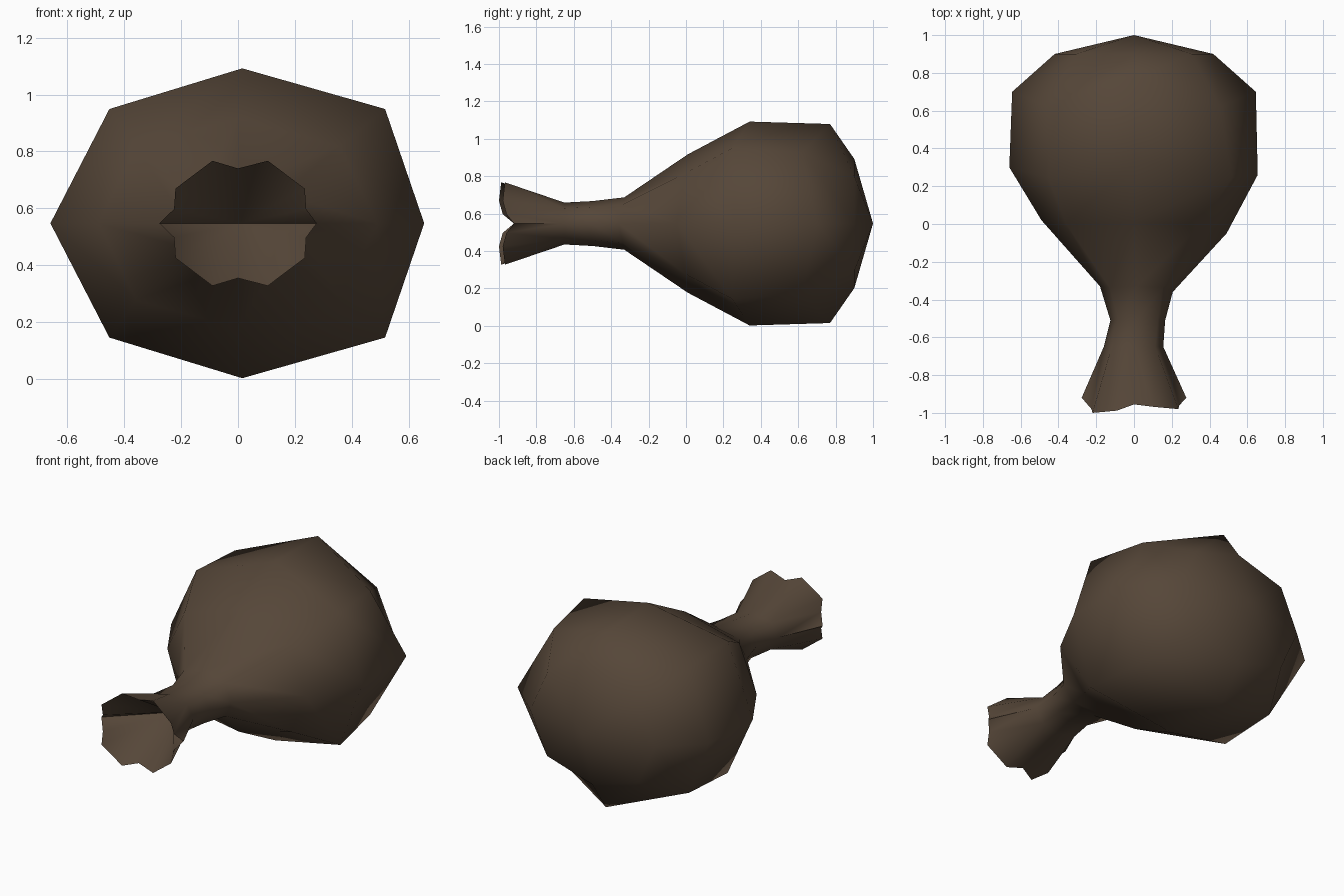
import bpy, bmesh, math

cube = bpy.data.objects.get("Cube")
if cube:
    bpy.data.objects.remove(cube)

MID_Z = 0.547
SIDES = 8

# One leathery brown for the whole bag
brown = bpy.data.materials.new("dark brown leather")
brown.use_nodes = True
colour = (0.092, 0.062, 0.04, 1)
brown.diffuse_color = colour
brown.node_tree.nodes["Principled BSDF"].inputs["Base Color"].default_value = colour

bm = bmesh.new()


def ring(y_left, y_right, y_top, left, right, height, corner=None, shift=0.0):
    """Eight-sided oval; its sides, top and corners may sit at different depths."""
    mid, half = (left + right) / 2, (right - left) / 2
    if corner is None:
        corner = (half * 0.73, (y_left + y_right + 2 * y_top) / 4, height * 0.73)
    cx, cy, cz = corner
    points = [(right, y_right, 0), (mid + shift + cx, cy, cz),
              (mid + shift / 2, y_top, height), (mid + shift - cx, cy, cz),
              (left, y_left, 0)]
    points += [(x, y, -z) for x, y, z in points[3:0:-1]]
    return [bm.verts.new((x, y, MID_Z + z)) for x, y, z in points]


# Bag and neck, from the back to the front
rings = [ring(*r) for r in (
    (0.90, 0.90, 0.90, -0.42, 0.42, 0.345),
    (0.70, 0.70, 0.77, -0.645, 0.645, 0.532, (0.455, 0.62, 0.38)),
    (0.30, 0.26, 0.34, -0.66, 0.655, 0.545, (0.485, 0.245, 0.402), 0.035),
    (0.02, -0.05, 0.01, -0.49, 0.49, 0.37),
    (-0.33, -0.36, -0.33, -0.18, 0.205, 0.14),
    (-0.51, -0.51, -0.50, -0.125, 0.165, 0.12),
    (-0.65, -0.65, -0.65, -0.16, 0.155, 0.112),
)]
tip = bm.verts.new((0, 1, MID_Z))
for k in range(SIDES):
    n = (k + 1) % SIDES
    bm.faces.new((tip, rings[0][k], rings[0][n]))
    for back, front in zip(rings, rings[1:]):
        bm.faces.new((back[k], front[k], front[n], back[n]))

# Scalloped lip: the right side, its slightly skewed partner, then the lower half
quarter = [(0.277, -0.92, 0), (0.24, -0.96, 0.05), (0.235, -0.98, 0.122),
           (0.105, -0.968, 0.22), (0, -0.955, 0.193)]
half_lip = quarter + [(0.015 - x, y - 0.02, z) for x, y, z in quarter[3:0:-1]]
half_lip.append((-0.277, -0.92, 0))
outline = half_lip + [(x, y, -z) for x, y, z in half_lip[-2:0:-1]]
lip = [bm.verts.new((x, y, MID_Z + z)) for x, y, z in outline]

# Flared mouth outside, and its hollow running in to a point
neck = rings[-1]
for k in range(SIDES):
    n = (k + 1) % SIDES
    a, b, c = lip[2 * k], lip[2 * k + 1], lip[2 * n]
    bm.faces.new((neck[k], a, b))
    bm.faces.new((neck[k], b, neck[n]))
    bm.faces.new((neck[n], b, c))
throat = bm.verts.new((0.01, -0.64, MID_Z))
for k in range(len(lip)):
    bm.faces.new((lip[k], throat, lip[(k + 1) % len(lip)]))

bmesh.ops.recalc_face_normals(bm, faces=bm.faces[:])
mesh = bpy.data.meshes.new("bag")
bm.to_mesh(mesh)
bm.free()
mesh.materials.append(brown)
bag = bpy.data.objects.new("bag", mesh)
bpy.context.collection.objects.link(bag)

# Smooth skin with a crisp lip and mouth crease
bpy.ops.object.select_all(action="DESELECT")
bag.select_set(True)
bpy.context.view_layer.objects.active = bag
bpy.ops.object.shade_smooth_by_angle(angle=math.radians(80))
